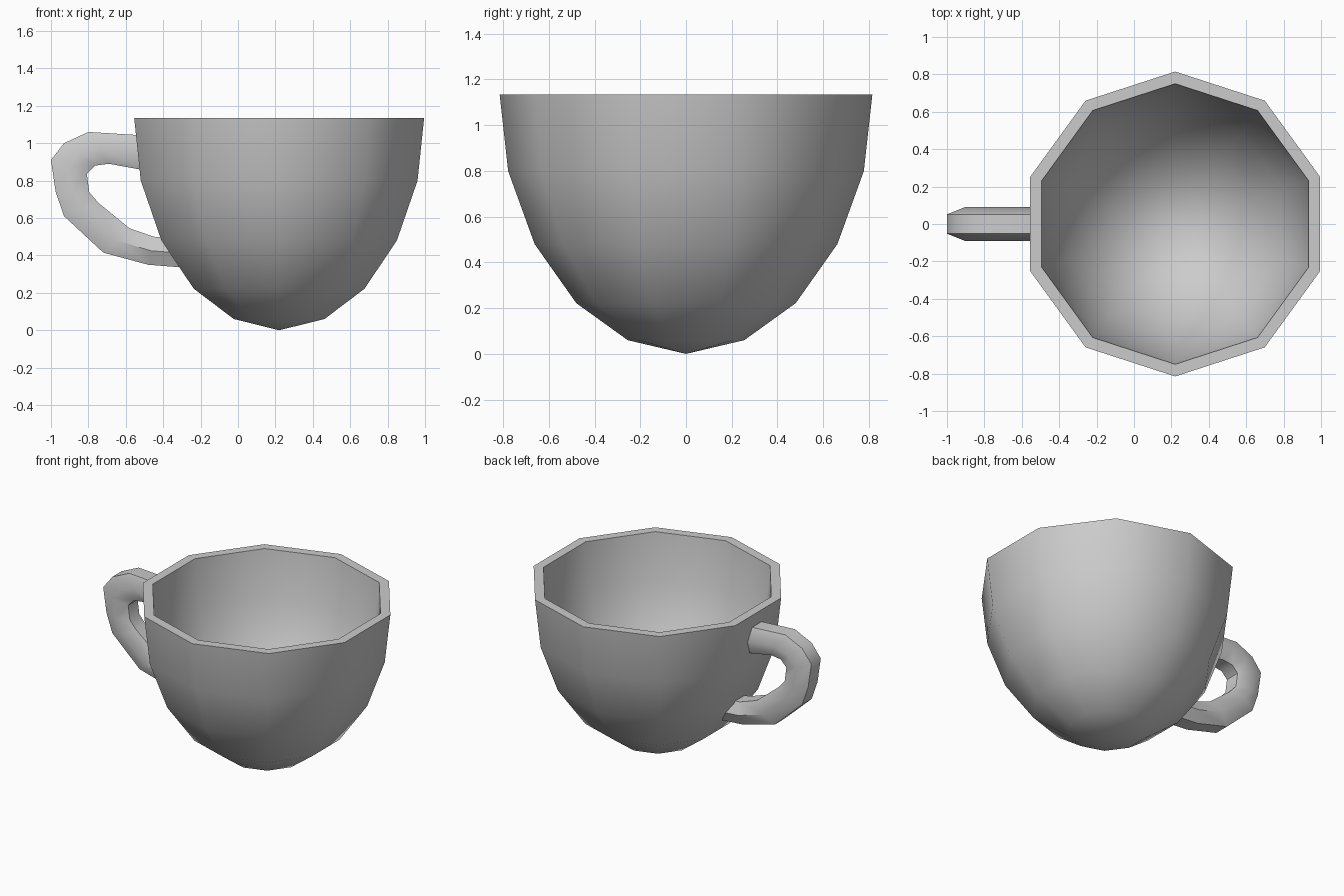
import bpy, bmesh
from math import sin, cos, pi, radians
from mathutils import Vector

if "Cube" in bpy.data.objects:
    bpy.data.objects.remove(bpy.data.objects["Cube"])


def finish(name, bm):
    bmesh.ops.recalc_face_normals(bm, faces=bm.faces[:])
    mesh = bpy.data.meshes.new(name)
    bm.to_mesh(mesh)
    bm.free()
    obj = bpy.data.objects.new(name, mesh)
    bpy.context.collection.objects.link(obj)
    bpy.ops.object.select_all(action='DESELECT')
    obj.select_set(True)
    bpy.context.view_layer.objects.active = obj
    bpy.ops.object.shade_smooth_by_angle(angle=radians(50))
    return obj


def bridge(bm, a, b):
    n = len(a)
    for i in range(n):
        bm.faces.new((a[i], a[(i + 1) % n], b[(i + 1) % n], b[i]))


# Cup: ten-sided lathe, outer wall up, flat rim, inner wall down
CX, SIDES = 0.22, 10
outer = [(0.255, 0.06), (0.48, 0.222), (0.662, 0.48), (0.778, 0.80), (0.815, 1.135)]
inner = [(0.75, 1.135), (0.713, 0.81), (0.605, 0.51), (0.437, 0.27), (0.23, 0.122)]
bm = bmesh.new()
rings = [[bm.verts.new((CX + r * cos(pi / 2 + 2 * pi * i / SIDES),
                        r * sin(pi / 2 + 2 * pi * i / SIDES), z))
          for i in range(SIDES)] for r, z in outer + inner]
for a, b in zip(rings, rings[1:]):
    bridge(bm, a, b)
for ring, z in ((rings[0], 0.0), (rings[-1], 0.068)):
    pole = bm.verts.new((CX, 0, z))
    for i in range(SIDES):
        bm.faces.new((ring[i], ring[(i + 1) % SIDES], pole))
finish("cup_bowl", bm)

# Handle: six-sided tube given by its outer and inner edge in side view (x, z)
pairs = [((-0.51, 1.042), (-0.51, 0.857)), ((-0.80, 1.06), (-0.69, 0.89)),
         ((-0.93, 1.0), (-0.765, 0.88)), ((-1.0, 0.91), (-0.808, 0.835)),
         ((-0.975, 0.74), (-0.795, 0.737)), ((-0.93, 0.61), (-0.745, 0.68)),
         ((-0.72, 0.415), (-0.58, 0.545)), ((-0.48, 0.35), (-0.45, 0.50)),
         ((-0.29, 0.335), (-0.38, 0.495))]
bm = bmesh.new()
rings = []
for o, i in pairs:
    o, i = Vector((o[0], 0, o[1])), Vector((i[0], 0, i[1]))
    mid = (o + i) / 2
    rings.append([bm.verts.new(p + Vector((0, y, 0))) for p, y in
                  ((o, -0.052), (o, 0.052), (mid, 0.09),
                   (i, 0.052), (i, -0.052), (mid, -0.09))])
for a, b in zip(rings, rings[1:]):
    bridge(bm, a, b)
bm.faces.new(rings[0])
bm.faces.new(rings[-1])
finish("cup_handle", bm)
